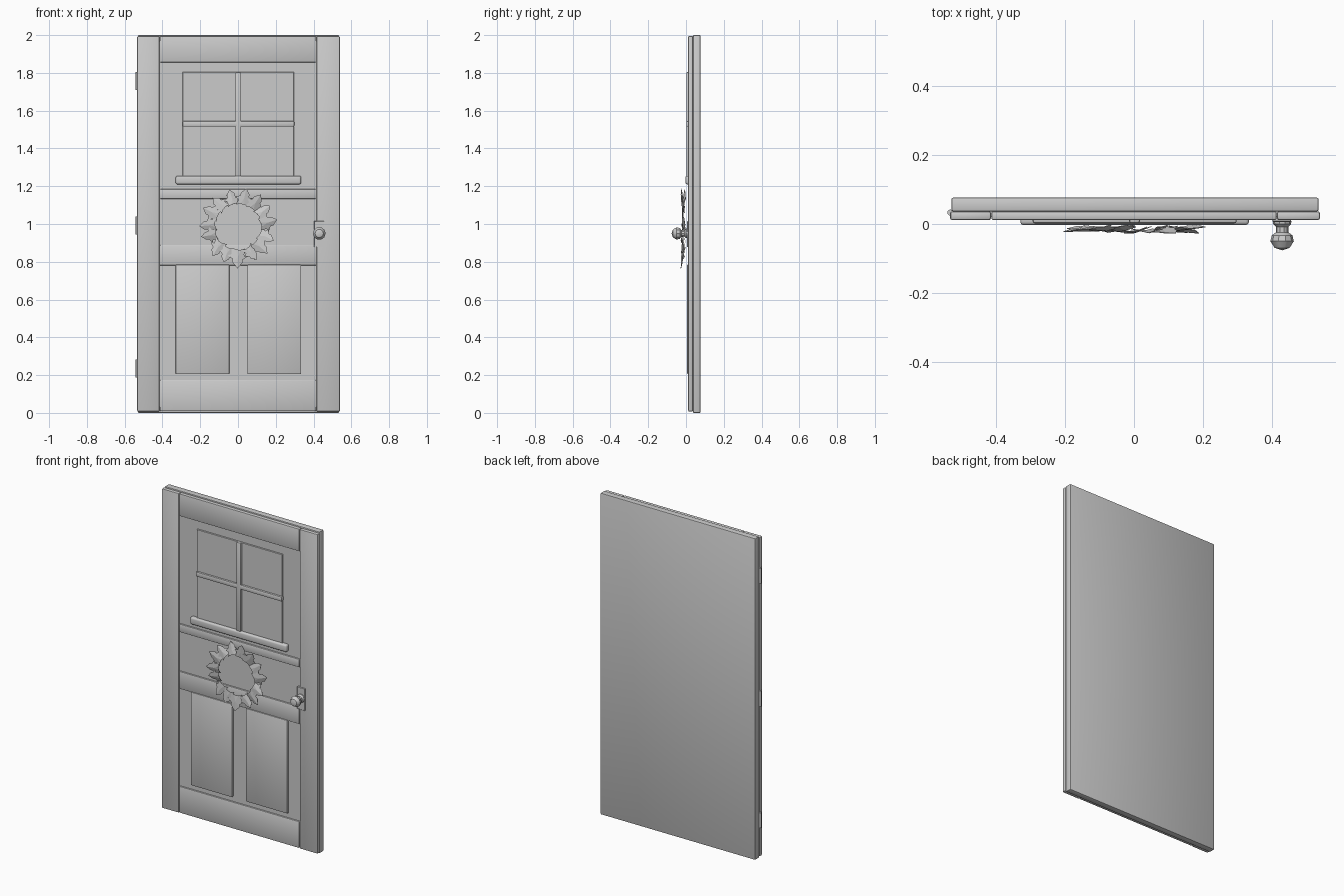
import bpy, bmesh, math, random
from mathutils import Vector, Matrix

random.seed(4)
cube = bpy.data.objects.get("Cube")
if cube:
    bpy.data.objects.remove(cube, do_unlink=True)

GREY = (0.6, 0.6, 0.6, 1)
mat = bpy.data.materials.new("plain grey")
mat.use_nodes = True
mat.diffuse_color = GREY
mat.node_tree.nodes["Principled BSDF"].inputs["Base Color"].default_value = GREY


def finish(name, bm, smooth=True):
    bmesh.ops.recalc_face_normals(bm, faces=bm.faces)
    mesh = bpy.data.meshes.new(name)
    bm.to_mesh(mesh)
    bm.free()
    obj = bpy.data.objects.new(name, mesh)
    mesh.materials.append(mat)
    bpy.context.collection.objects.link(obj)
    if smooth:
        bpy.ops.object.select_all(action="DESELECT")
        obj.select_set(True)
        bpy.context.view_layer.objects.active = obj
        bpy.ops.object.shade_smooth_by_angle(angle=math.radians(35))
    return obj


def board(name, x, y, z, bevel=0.004, segments=2):
    """Bevelled box from (low, high) pairs on each axis."""
    bm = bmesh.new()
    bmesh.ops.create_cube(bm, size=1)
    for v in bm.verts:
        v.co = Vector([a[0] if c < 0 else a[1] for c, a in zip(v.co, (x, y, z))])
    bmesh.ops.bevel(bm, geom=bm.edges[:], offset=bevel, segments=segments,
                    profile=0.5, affect="EDGES", clamp_overlap=True)
    return finish(name, bm)


# Door slab and the recessed field in front of it
board("door_slab", (-0.53, 0.536), (0.037, 0.0765), (0, 2), 0.005)
board("door_field", (-0.45, 0.45), (0.02, 0.04), (0.03, 1.97), 0.001, 1)

# Stiles and rails
FRONT = (0.011, 0.037)
board("hinge_stile", (-0.534, -0.415), FRONT, (0.007, 1.995), 0.007)
board("lock_stile", (0.415, 0.54), FRONT, (0.007, 1.995), 0.007)
for name, low, high in [("bottom_rail", 0.009, 0.175), ("lock_rail", 0.78, 0.89),
                        ("middle_rail", 1.133, 1.185), ("top_rail", 1.855, 1.995)]:
    board(name, (-0.414, 0.414), FRONT, (low, high), 0.006)

# Raised lower panels
for side, x in (("right", (-0.33, -0.046)), ("left", (0.05, 0.334))):
    board(side + "_lower_panel", x, (0.006, 0.03), (0.205, 0.785), 0.004)

# Window pane, glazing bars and sill
board("window_pane", (-0.293, 0.297), (0.013, 0.03), (1.23, 1.805), 0.002, 1)
board("vertical_glazing_bar", (-0.014, 0.017), (0.002, 0.03), (1.25, 1.805), 0.006)
board("horizontal_glazing_bar", (-0.294, 0.298), (0.002, 0.03), (1.515, 1.545), 0.006)
board("window_sill", (-0.33, 0.334), (-0.003, 0.03), (1.21, 1.255), 0.01, 3)

# Hinge knuckles
for name, z in (("lower", 0.235), ("middle", 0.992), ("upper", 1.757)):
    bm = bmesh.new()
    bmesh.ops.create_cone(bm, cap_ends=True, segments=12, radius1=0.009, radius2=0.009,
                          depth=0.095, matrix=Matrix.Translation((-0.533, 0.033, z)))
    finish(name + "_hinge", bm)

# Lock plate and turned knob
board("lock_plate", (0.402, 0.456), (0.006, 0.03), (0.877, 1.015), 0.002, 1)
bm = bmesh.new()
profile = [(0, 0.008), (0.027, 0.008), (0.026, 0), (0.018, -0.008), (0.018, -0.024),
           (0.03, -0.033), (0.034, -0.05), (0.022, -0.069), (0, -0.0765)]
points = [bm.verts.new((r, y, 0)) for r, y in profile]
edges = [bm.edges.new(pair) for pair in zip(points, points[1:])]
bmesh.ops.spin(bm, geom=points + edges, cent=(0, 0, 0), axis=(0, 1, 0),
               angle=math.tau, steps=10)
bmesh.ops.remove_doubles(bm, verts=bm.verts, dist=0.0005)
bmesh.ops.translate(bm, verts=bm.verts, vec=(0.43, 0, 0.95))
finish("door_knob", bm)

# Wreath of pointed leaves: half outline as (outward, sideways), folded on the midrib
HALF_LEAF = [(0.0, 0.012), (-0.008, 0.034), (0.022, 0.03), (0.03, 0.048),
             (0.046, 0.024), (0.062, 0.024)]
TIP = (0.09, 0)
LEAVES = 15
bm = bmesh.new()
for i in range(LEAVES):
    angle = -math.pi / 2 + math.tau * i / LEAVES
    size = 1.1 if i == 0 else random.uniform(0.88, 1.0)
    tilt = Matrix.Rotation(random.uniform(-0.25, 0.25), 3, "X")
    lean = Matrix.Rotation(random.uniform(-0.12, 0.2), 3, "Y")
    twist = Matrix.Rotation(random.uniform(-0.3, 0.3), 3, "Z")
    spin = Matrix.Rotation(angle, 3, "Z")
    outline = HALF_LEAF + [TIP] + [(u, -v) for u, v in reversed(HALF_LEAF)]
    middle = (0.035, 0)
    verts = []
    for u, v in outline + [middle]:
        local = Vector((u, v, 0.009 - 0.2 * abs(v))) * size
        p = spin @ (twist @ tilt @ lean @ local + Vector((0.122, 0, 0)))
        height = min(max(p.z + 0.012, 0), 0.027)
        verts.append(bm.verts.new((p.x, -height, p.y + 0.985)))
    ring, centre = verts[:-1], verts[-1]
    for a, b in zip(ring, ring[1:] + ring[:1]):
        bm.faces.new((a, b, centre))
wreath = finish("leaf_wreath", bm, smooth=False)
solid = wreath.modifiers.new("leaf thickness", "SOLIDIFY")
solid.thickness = 0.002
solid.offset = 0
